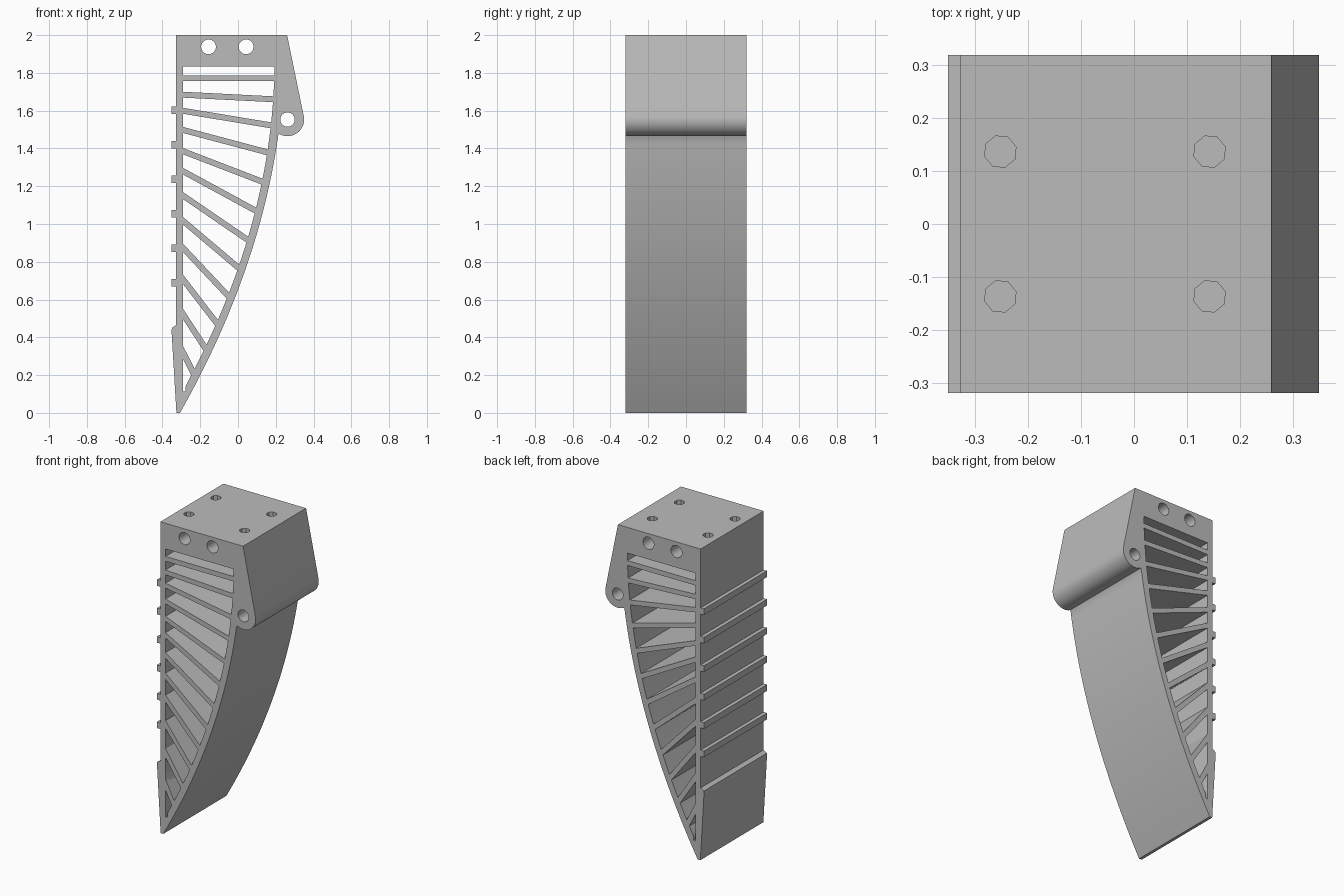
import bpy, bmesh
from math import sin, cos, radians, tau, hypot

cube = bpy.data.objects.get("Cube")
if cube:
    bpy.data.objects.remove(cube, do_unlink=True)

HALF = 0.32                       # half depth along y
OUT_X, IN_X = -0.328, -0.291      # grip wall, outer and inner face
RIB = 0.031                       # rib thickness


def outer(z):
    return -0.307 + 0.5656 * z - 0.144 * z * z


def inner(z):
    return max(-0.278, -0.3584 + 0.5883 * z - 0.1568 * z * z)


def circle(cx, cz, r, n, start=0.0):
    return [(cx + r * cos(start + tau * i / n), cz + r * sin(start + tau * i / n))
            for i in range(n)]


def prism(bm, pts, a, b, along="y"):
    """Extrude a closed outline between a and b along y (xz outline) or z (xy outline)."""
    place = (lambda p, d: (p[0], d, p[1])) if along == "y" else (lambda p, d: (p[0], p[1], d))
    lo = [bm.verts.new(place(p, a)) for p in pts]
    hi = [bm.verts.new(place(p, b)) for p in pts]
    bm.faces.new(lo)
    bm.faces.new(hi[::-1])
    for i in range(len(pts)):
        j = (i + 1) % len(pts)
        bm.faces.new((lo[j], lo[i], hi[i], hi[j]))


def make_object(name, bm):
    bmesh.ops.recalc_face_normals(bm, faces=bm.faces)
    mesh = bpy.data.meshes.new(name)
    bm.to_mesh(mesh)
    bm.free()
    obj = bpy.data.objects.new(name, mesh)
    bpy.context.collection.objects.link(obj)
    return obj


def cut(target, bm):
    """Subtract the solids in bm from target, then discard them."""
    cutter = make_object("cutter", bm)
    cutter.hide_render = True
    mod = target.modifiers.new("cut", "BOOLEAN")
    mod.operation, mod.solver, mod.object = "DIFFERENCE", "EXACT", cutter
    bpy.context.view_layer.objects.active = target
    bpy.ops.object.modifier_apply(modifier=mod.name)
    bpy.data.objects.remove(cutter, do_unlink=True)


# Side outline: fingertip pad, grip ridges, mounting block, hinge lug, curved back
outline = [(-0.326, 0), (-0.352, 0.435), (-0.35, 0.45), (OUT_X, 0.465)]
for i in range(6):
    z = 0.688 + 0.1828 * i
    outline += [(OUT_X, z - 0.02), (-0.352, z - 0.02), (-0.352, z + 0.02), (OUT_X, z + 0.02)]
outline += [(OUT_X, 2), (0.26, 2)]
for i in range(25):
    a = radians(11.5 - 131.5 * i / 24)
    outline.append((0.262 + 0.088 * cos(a), 1.553 + 0.088 * sin(a)))
outline += [(outer(1.47 * (1 - i / 32)), 1.47 * (1 - i / 32)) for i in range(33)]

bm = bmesh.new()
prism(bm, outline, -HALF, HALF)
finger = make_object("flexible_gripper_finger", bm)

# Rib top edges: height at the grip wall, height at the curved back
ribs = [(1.787, 1.787), (1.70, 1.676), (1.615, 1.538), (1.514, 1.395), (1.402, 1.24),
        (1.297, 1.087), (1.169, 0.933), (1.037, 0.785), (0.896, 0.637), (0.732, 0.493),
        (0.551, 0.361), (0.355, 0.233), (0.112, 0.115)]

# Openings between the ribs, plus the cross pin holes
bm = bmesh.new()
left, right = 1.835, 1.835
for zl, zr in ribs:
    side = [right + (zr - right) * i / 4 for i in range(5)]
    prism(bm, [(IN_X, zl), (IN_X, left)] + [(inner(z), z) for z in side], -0.4, 0.4)
    run = inner(zr) - IN_X
    slope = (zl - zr) / run
    drop = RIB * hypot(1, slope)
    back_slope = (inner(zr) - inner(zr - 0.01)) / 0.01
    left, right = zl - drop, zr - drop / (1 + slope * back_slope)
for x, z, r in [(-0.156, 1.938, 0.039), (0.043, 1.938, 0.039), (0.262, 1.553, 0.038)]:
    prism(bm, circle(x, z, r, 32), -0.4, 0.4)
cut(finger, bm)

# Vertical screw holes through the mounting plate
bm = bmesh.new()
for x in (-0.253, 0.143):
    for y in (-0.137, 0.137):
        prism(bm, circle(x, y, 0.031, 8, 0.3), 1.81, 2.1, "z")
cut(finger, bm)

# Material and shading
grey = bpy.data.materials.new("plain grey")
grey.use_nodes = True
colour = (0.5, 0.5, 0.5, 1)
grey.diffuse_color = colour
grey.node_tree.nodes["Principled BSDF"].inputs["Base Color"].default_value = colour
finger.data.materials.clear()
finger.data.materials.append(grey)

bpy.ops.object.select_all(action="DESELECT")
finger.select_set(True)
bpy.context.view_layer.objects.active = finger
bpy.ops.object.shade_smooth_by_angle(angle=radians(30))
